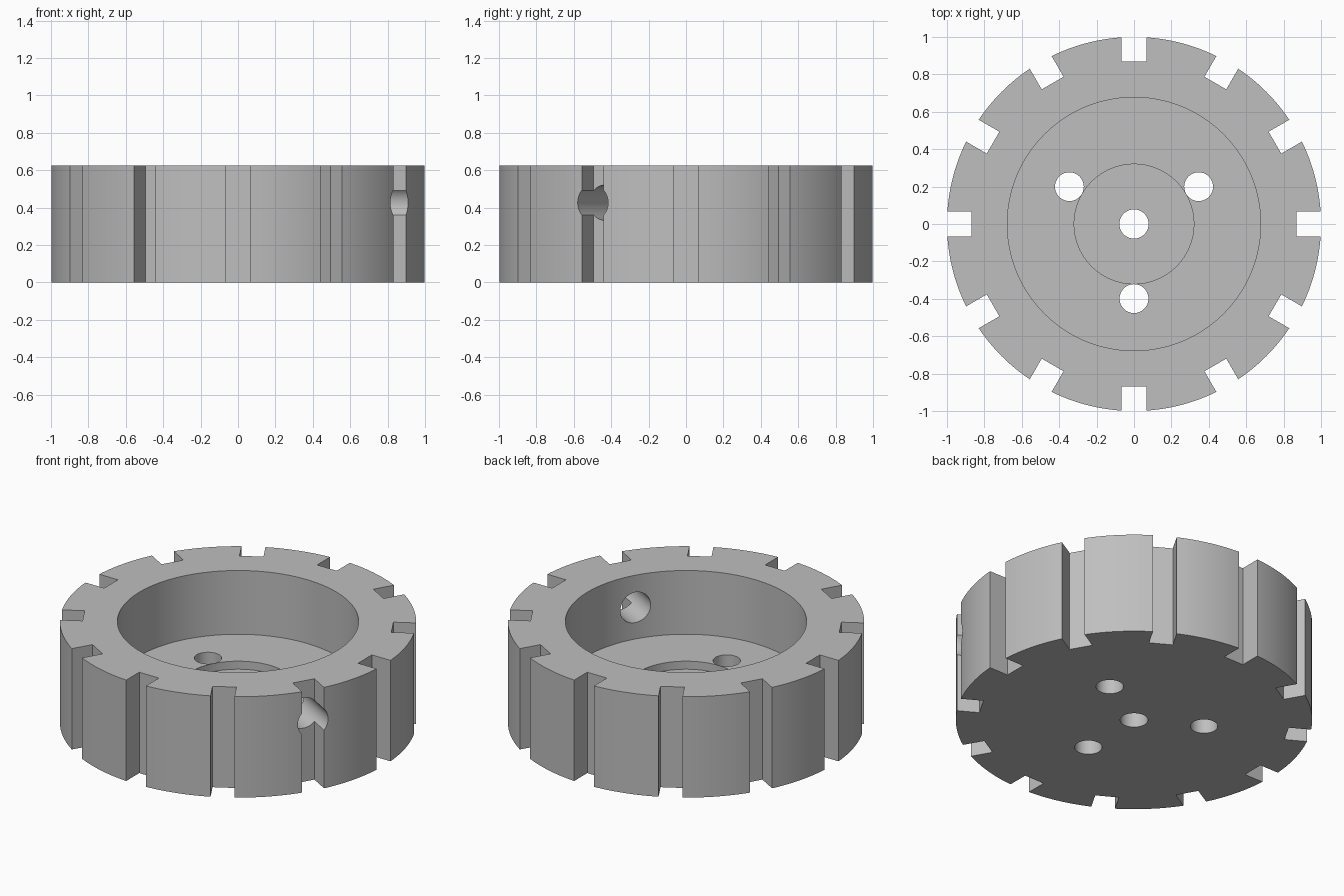
import bpy, math

if "Cube" in bpy.data.objects:
    bpy.data.objects.remove(bpy.data.objects["Cube"])

grey = bpy.data.materials.new("plain grey")
grey.diffuse_color = (0.52, 0.52, 0.52, 1)
grey.use_nodes = True
grey.node_tree.nodes["Principled BSDF"].inputs["Base Color"].default_value = grey.diffuse_color

HEIGHT, FLOOR, RECESS = 0.625, 0.23, 0.18
cutters = []


def cylinder(name, r, z0, z1, x=0, y=0, sides=64):
    bpy.ops.mesh.primitive_cylinder_add(vertices=sides, radius=r, depth=z1 - z0,
                                        location=(x, y, (z0 + z1) / 2))
    ob = bpy.context.object
    ob.name = name
    return ob


def cutter(ob):
    ob.hide_render = True
    cutters.append(ob)


# Solid drum body
body = cylinder("slotted_drum", 1.0, 0, HEIGHT, sides=192)
body.data.materials.append(grey)

# Main bore, shallow recess in its floor, and centre hole
cutter(cylinder("bore_cutter", 0.677, FLOOR, 1.0, sides=160))
cutter(cylinder("recess_cutter", 0.32, RECESS, 0.4, sides=96))
cutter(cylinder("centre_hole_cutter", 0.078, -0.2, 0.5))

# Three bolt holes through the floor
for deg in (30, 150, 270):
    a = math.radians(deg)
    cutter(cylinder("bolt_hole_cutter", 0.077, -0.2, 0.5,
                    0.399 * math.cos(a), 0.399 * math.sin(a)))

# Twelve flat-bottomed slots around the rim
for i in range(12):
    a = math.radians(30 * i)
    bpy.ops.mesh.primitive_cube_add(size=1, rotation=(0, 0, a),
                                    location=(1.02 * math.cos(a), 1.02 * math.sin(a), 0.3))
    slot = bpy.context.object
    slot.name = "slot_cutter"
    slot.scale = (0.30, 0.135, 1.2)
    cutter(slot)

# One radial hole through the wall, behind the front right slot
a = math.radians(-30)
bpy.ops.mesh.primitive_cylinder_add(vertices=64, radius=0.094, depth=0.7,
                                    location=(0.85 * math.cos(a), 0.85 * math.sin(a), 0.426),
                                    rotation=(0, math.pi / 2, a))
bpy.context.object.name = "radial_hole_cutter"
cutter(bpy.context.object)

# Cut everything out of the drum, then clear the cutters
for c in cutters:
    m = body.modifiers.new(c.name, 'BOOLEAN')
    m.operation, m.solver, m.object = 'DIFFERENCE', 'EXACT', c
bpy.context.view_layer.update()
deps = bpy.context.evaluated_depsgraph_get()
mesh = bpy.data.meshes.new_from_object(body.evaluated_get(deps))
body.modifiers.clear()
body.data = mesh
for c in cutters:
    bpy.data.objects.remove(c)

# Single colour, smooth round walls with sharp edges
mesh.materials.clear()
mesh.materials.append(grey)
for p in mesh.polygons:
    p.material_index = 0
bpy.ops.object.select_all(action='DESELECT')
body.select_set(True)
bpy.context.view_layer.objects.active = body
bpy.ops.object.shade_smooth_by_angle(angle=math.radians(25))
